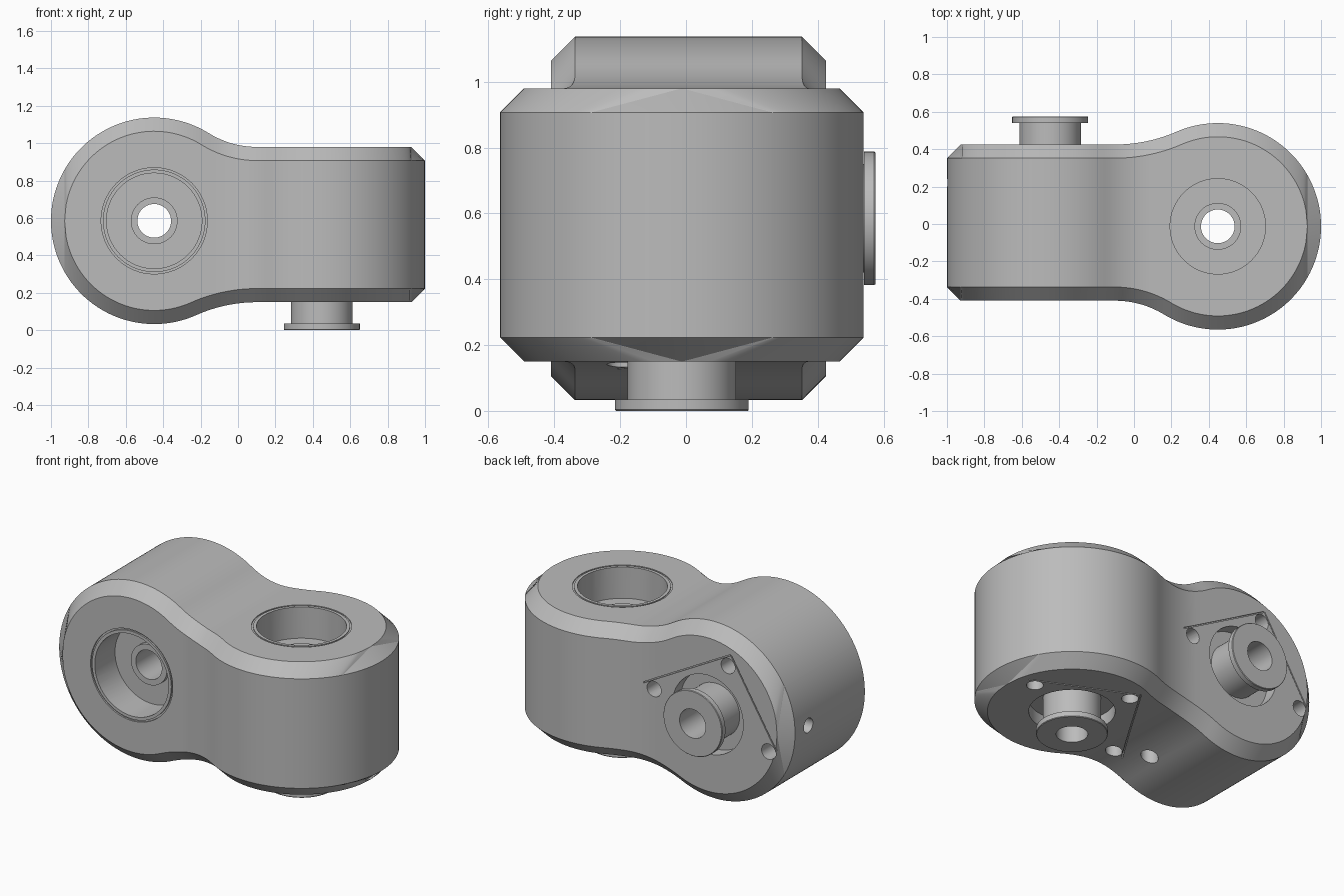
import bpy, bmesh, math
from mathutils import Matrix, Vector

cube = bpy.data.objects.get("Cube")
if cube:
    bpy.data.objects.remove(cube)

grey = bpy.data.materials.new("plain grey")
grey.use_nodes = True
grey.diffuse_color = (0.5, 0.5, 0.5, 1)
grey.node_tree.nodes["Principled BSDF"].inputs["Base Color"].default_value = (0.5, 0.5, 0.5, 1)

LOBE, RAD, CHAMFER, BLEND = 0.448, 0.552, 0.073, 0.55
YC, ZC = -0.0125, 0.585


def make_object(name, bm, matrix=Matrix()):
    bmesh.ops.remove_doubles(bm, verts=bm.verts, dist=1e-4)
    bmesh.ops.recalc_face_normals(bm, faces=bm.faces)
    mesh = bpy.data.meshes.new(name)
    bm.to_mesh(mesh)
    bm.free()
    mesh.transform(matrix)
    mesh.materials.append(grey)
    obj = bpy.data.objects.new(name, mesh)
    bpy.context.collection.objects.link(obj)
    return obj


def bridge_rings(bm, rings):
    for a, b in zip(rings, rings[1:]):
        n = len(a)
        for i in range(n):
            j = (i + 1) % n
            bm.faces.new((a[i], a[j], b[j], b[i]))


def lathe(name, profile, matrix, segments=64):
    """Revolve a closed (radius, depth) outline about local z."""
    bm = bmesh.new()
    rings = []
    for k in range(segments):
        t = 2 * math.pi * k / segments
        rings.append([bm.verts.new((r * math.cos(t), r * math.sin(t), d)) for r, d in profile])
    bridge_rings(bm, rings + rings[:1])
    return make_object(name, bm, matrix)


def cylinder(name, radius, start, end, matrix):
    return lathe(name, [(0, start), (radius, start), (radius, end), (0, end)], matrix, 32)


def half_width(u, h, inset=0):
    """Round lobe blended by a fillet into a straight arm of half width h."""
    fillet = (BLEND**2 + h**2 - RAD**2) / (2 * (RAD - h))
    r = RAD - inset
    if u < BLEND * r / (RAD + fillet):
        return math.sqrt(max(0, r * r - u * u))
    if u < BLEND:
        return h + fillet - math.sqrt((fillet + inset)**2 - (u - BLEND)**2)
    return h - inset


# Body: crossed lobes with a chamfered, eight-cornered section along x
stations = [-math.cos(math.pi * i / 140) for i in range(141)]
stations = sorted(stations + [CHAMFER - 1, 1 - CHAMFER])
bm = bmesh.new()
rings = []
for x in stations:
    ul, ur = x + LOBE, LOBE - x
    trim_y = max(0, CHAMFER - (1 + x))
    trim_z = max(0, CHAMFER - (1 - x))

    def corner(sy, sz):
        hy = 0.4375 if sy > 0 else 0.3975
        hz = 0.395 if sz > 0 else 0.435
        side = (x, YC + sy * (half_width(ur, hy) - trim_y), ZC + sz * half_width(ul, hz, CHAMFER))
        cap = (x, YC + sy * half_width(ur, hy, CHAMFER), ZC + sz * (half_width(ul, hz) - trim_z))
        return [side, cap]

    points = corner(1, 1) + corner(-1, 1)[::-1] + corner(-1, -1) + corner(1, -1)[::-1]
    rings.append([bm.verts.new(p) for p in points])
bridge_rings(bm, rings)
body = make_object("joint_body", bm)

# Each lobe has one axis; local z runs inward from the shaft tip
axes = {
    "back": (Matrix.Translation((-LOBE, 0.575, ZC)) @ Matrix.Rotation(math.pi / 2, 4, 'X'),
             [(0.37, 0.06), (-0.14, 0.34), (-0.42, -0.12)]),
    "bottom": (Matrix.Translation((LOBE, YC, 0)),
               [(0.35, 0.09), (-0.16, 0.32), (-0.46, -0.18)]),
}
cutters, shafts = [], []
for side, (matrix, screws) in axes.items():
    # Shaft recess, through bore and wide bearing pocket
    cutters.append(lathe("bore_cutter", [
        (0, 0.1), (0.245, 0.1), (0.245, 0.23), (0.1, 0.23),
        (0.1, 0.785), (0.255, 0.785), (0.255, 1.1), (0, 1.1)], matrix))
    # Fine ring groove round the pocket
    cutters.append(lathe("ring_groove_cutter", [
        (0.274, 0.975), (0.284, 0.975), (0.284, 1.1), (0.274, 1.1)], matrix))
    # Screw holes
    for px, py in screws:
        cutters.append(cylinder("screw_cutter", 0.048, 0.1, 0.3,
                                matrix @ Matrix.Translation((px, py, 0))))
    # Thin seams of the corner cover plate
    for p, q in zip(screws, screws[1:]):
        a, b = Vector(p), Vector(q)
        along = (b - a).normalized()
        middle = (a + b) / 2 + Vector((-along.y, along.x)) * -0.055
        bm = bmesh.new()
        bmesh.ops.create_cube(bm, size=1)
        seam = (matrix @ Matrix.Translation((middle.x, middle.y, 0.13))
                @ Matrix.Rotation(math.atan2(along.y, along.x), 4, 'Z')
                @ Matrix.Diagonal(((b - a).length + 0.1, 0.007, 0.055, 1)))
        cutters.append(make_object("seam_cutter", bm, seam))
    # Hollow flanged shaft with a hub in the pocket
    shafts.append(lathe(side + "_shaft", [
        (0.09, 0), (0.2, 0), (0.203, 0.004), (0.203, 0.035), (0.165, 0.035),
        (0.165, 0.3), (0.125, 0.3), (0.125, 0.76), (0.09, 0.76)], matrix))
    shafts[-1].name = side + "_shaft"
    shafts.append(lathe(side + "_hub", [
        (0.09, 0.7), (0.125, 0.7), (0.125, 0.815), (0.09, 0.815)], matrix))

# Small access holes in the round lobe
cutters.append(cylinder("end_hole_cutter", 0.045, -1.1, -0.85,
                        Matrix.Translation((0, 0.22, ZC)) @ Matrix.Rotation(math.pi / 2, 4, 'Y')))
cutters.append(cylinder("under_hole_cutter", 0.05, 0, 0.25, Matrix.Translation((-0.165, -0.06, 0))))

# Cut the body
bpy.context.view_layer.objects.active = body
for cutter in cutters:
    cutter.hide_render = True
    mod = body.modifiers.new("cut", 'BOOLEAN')
    mod.operation = 'DIFFERENCE'
    mod.solver = 'EXACT'
    mod.object = cutter
    bpy.ops.object.modifier_apply(modifier=mod.name)
    bpy.data.objects.remove(cutter)

# Smooth the round surfaces, keep the edges crisp
for obj in bpy.context.view_layer.objects:
    obj.select_set(obj == body or obj in shafts)
bpy.ops.object.shade_smooth_by_angle(angle=math.radians(25))
